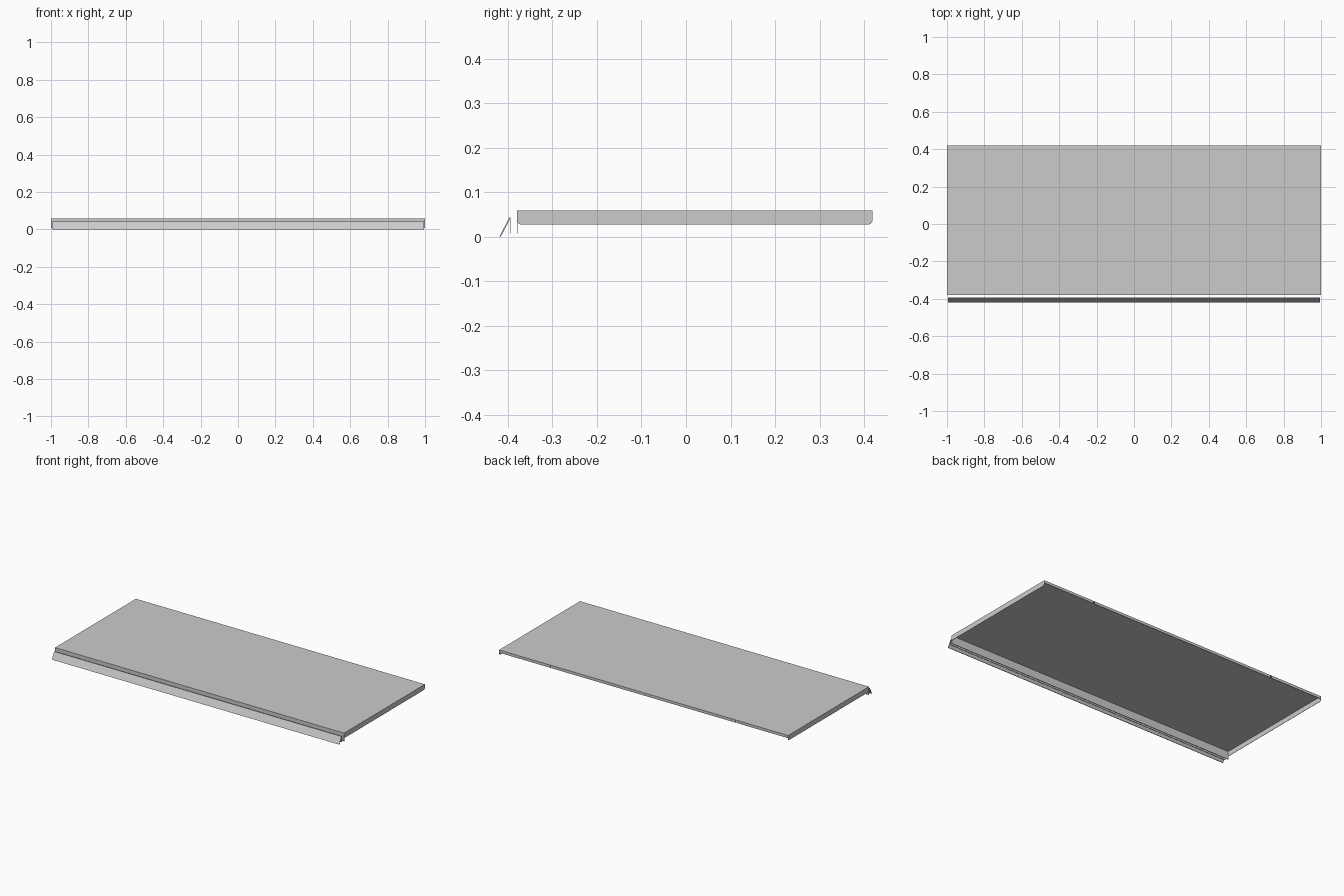
import bpy, math

if "Cube" in bpy.data.objects:
    bpy.data.objects.remove(bpy.data.objects["Cube"])

T = 0.002            # sheet thickness
TOP = 0.059          # upper surface of the shelf
FRONT, BACK = -0.38, 0.419


def prism(name, profile, x0, x1):
    """Extrude a (y, z) outline along x."""
    n = len(profile)
    verts = [(x, y, z) for x in (x0, x1) for y, z in profile]
    faces = [tuple(range(n)), tuple(range(2 * n - 1, n - 1, -1))]
    faces += [(i, i + n, (i + 1) % n + n, (i + 1) % n) for i in range(n)]
    mesh = bpy.data.meshes.new(name)
    mesh.from_pydata(verts, [], faces)
    ob = bpy.data.objects.new(name, mesh)
    bpy.context.collection.objects.link(ob)
    # consistent outward normals
    import bmesh
    bm = bmesh.new()
    bm.from_mesh(mesh)
    bmesh.ops.recalc_face_normals(bm, faces=bm.faces)
    bm.to_mesh(mesh)
    bm.free()
    return ob


def rect(y0, y1, z0, z1):
    return [(y0, z0), (y1, z0), (y1, z1), (y0, z1)]


def arc(cy, cz, r, a0, a1, steps=5):
    angles = [math.radians(a0 + (a1 - a0) * i / steps) for i in range(steps + 1)]
    return [(cy + r * math.cos(a), cz + r * math.sin(a)) for a in angles]


# Shelf top sheet with its folded front edge
prism("shelf_top_and_front", [
    (FRONT, 0.007), (FRONT + T, 0.007), (FRONT + T, TOP - T),
    (BACK, TOP - T), (BACK, TOP), (FRONT, TOP)], -1, 1)

# Side flanges with rounded lower corners
r, low = 0.011, 0.027
side = [(BACK, TOP - T), (FRONT, TOP - T)]
side += arc(FRONT + r, low + r, r, 180, 270)
side += arc(BACK - r, low + r, r, 270, 360)
for label, s in (("left", -1), ("right", 1)):
    prism(label + "_side_flange", side, s * (1 - T), s)

# Back flange, split by two narrow slots
for label, x0, x1 in (("left", -0.998, -0.643), ("middle", -0.637, 0.637),
                      ("right", 0.643, 0.998)):
    prism(label + "_back_flange", rect(BACK - T, BACK, 0.042, TOP - T), x0, x1)

# Label rail: a hairpin strip with a sloping face and an upright back leg
prism("label_rail", [
    (-0.419, 0.0), (-0.397, 0.043), (-0.394, 0.043), (-0.394, 0.007),
    (-0.3955, 0.007), (-0.3955, 0.039), (-0.416, 0.0)], -0.994, 0.994)
